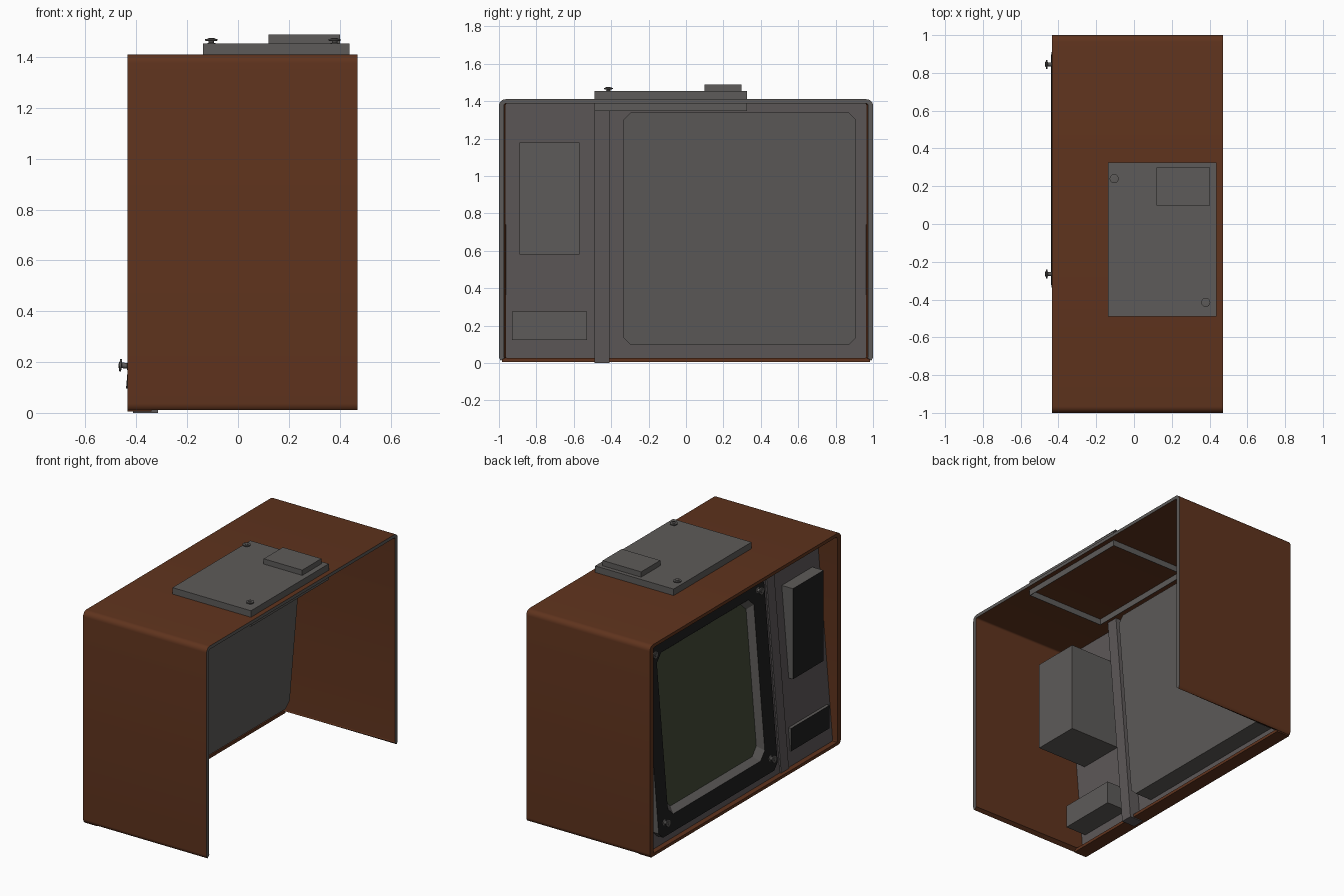
import bpy, bmesh, math
from mathutils import Matrix, Vector

if "Cube" in bpy.data.objects:
    bpy.data.objects.remove(bpy.data.objects["Cube"])

TILT = 0.085  # the front panel leans back: x grows with z


def material(name, r, g, b):
    m = bpy.data.materials.new(name)
    m.diffuse_color = (r, g, b, 1)
    m.use_nodes = True
    m.node_tree.nodes["Principled BSDF"].inputs["Base Color"].default_value = m.diffuse_color
    return m


BROWN = material("brown wood", 0.115, 0.0335, 0.0125)
GREY = material("grey plastic", 0.11, 0.104, 0.10)
PANEL = material("warm grey panel", 0.112, 0.1, 0.101)
BLACK = material("black front", 0.013, 0.013, 0.013)
GREEN = material("green glass", 0.058, 0.072, 0.041)


def finish(bm, name, mats):
    bmesh.ops.recalc_face_normals(bm, faces=bm.faces)
    me = bpy.data.meshes.new(name)
    bm.to_mesh(me)
    bm.free()
    for m in mats:
        me.materials.append(m)
    ob = bpy.data.objects.new(name, me)
    bpy.context.collection.objects.link(ob)
    return ob


def smooth(ob):
    bpy.ops.object.select_all(action='DESELECT')
    ob.select_set(True)
    bpy.context.view_layer.objects.active = ob
    bpy.ops.object.shade_smooth_by_angle(angle=math.radians(35))


def box(name, x, y, z, mat, tilt=0.0, front=None):
    bm = bmesh.new()
    bmesh.ops.create_cube(bm, size=1)
    for v in bm.verts:
        c = [lo + (hi - lo) * (k + 0.5) for k, (lo, hi) in zip(v.co, (x, y, z))]
        v.co = (c[0] + tilt * c[2], c[1], c[2])
    bm.normal_update()
    if front:
        for f in bm.faces:
            if f.normal.x < -0.9:
                f.material_index = 1
    return finish(bm, name, [mat] + ([front] if front else []))


# Wooden shell: rounded arch section, open at the bottom and both ends,
# with side walls that are slightly thicker towards the front
def section(r, squeeze=1.0):
    pts = []
    for cy, cz, a0, a1 in ((-0.965, 0.037, 225, 180), (-0.965, 1.375, 180, 90),
                           (0.965, 1.375, 90, 0), (0.965, 0.037, 0, -45)):
        for i in range(7):
            a = math.radians(a0 + (a1 - a0) * i / 6)
            pts.append(((cy + r * math.cos(a)) * squeeze, cz + r * math.sin(a)))
    return pts


bm = bmesh.new()
loop_o = [[bm.verts.new((x, y, z)) for y, z in section(0.035)] for x in (-0.435, 0.47)]
loop_i = [[bm.verts.new((x, y, z)) for y, z in section(0.013, s)]
          for x, s in ((-0.435, 0.984), (0.47, 0.996))]
for i in range(len(loop_o[0]) - 1):
    j = i + 1
    bm.faces.new((loop_o[0][i], loop_o[0][j], loop_o[1][j], loop_o[1][i]))
    bm.faces.new((loop_i[0][i], loop_i[1][i], loop_i[1][j], loop_i[0][j]))
    bm.faces.new((loop_o[0][i], loop_i[0][i], loop_i[0][j], loop_o[0][j]))
    rim = bm.faces.new((loop_o[1][i], loop_o[1][j], loop_i[1][j], loop_i[1][i]))
    rim.material_index = 1
for i in (0, -1):
    bm.faces.new((loop_o[0][i], loop_o[1][i], loop_i[1][i], loop_i[0][i]))
smooth(finish(bm, "wooden_shell", [BROWN, GREY]))

# Low lip along the front of the open bottom
box("front_lip", (-0.435, -0.34), (-0.985, 0.985), (0.006, 0.026), BROWN)

# Leaning front panel and the vertical bar that divides it
box("front_panel", (-0.403, -0.393), (-0.968, 0.968), (0.022, 1.386), PANEL, TILT)
box("divider_bar", (-0.413, -0.315), (-0.49, -0.41), (0.0, 1.386), PANEL, TILT)


# Screen housing: chamfered rings joined from back to the glass
def ring(bm, x, y0, y1, z0, z1, c):
    pts = [(y0 + c, z0), (y1 - c, z0), (y1, z0 + c), (y1, z1 - c),
           (y1 - c, z1), (y0 + c, z1), (y0, z1 - c), (y0, z0 + c)]
    return [bm.verts.new((x + TILT * z, y, z)) for y, z in pts]


bm = bmesh.new()
rings = [ring(bm, -0.270, -0.335, 0.91, 0.095, 1.34, 0.04),
         ring(bm, -0.4485, -0.335, 0.91, 0.095, 1.34, 0.04),
         ring(bm, -0.4485, -0.215, 0.80, 0.205, 1.25, 0.05),
         ring(bm, -0.410, -0.185, 0.77, 0.235, 1.22, 0.05)]
bm.faces.new(rings[0])
for k, mat in enumerate((0, 1, 0)):
    for i in range(8):
        j = (i + 1) % 8
        f = bm.faces.new((rings[k][i], rings[k][j], rings[k + 1][j], rings[k + 1][i]))
        f.material_index = mat
bm.faces.new(rings[3]).material_index = 2
finish(bm, "screen_housing", [GREY, BLACK, GREEN])

# Control units on the narrow side of the panel
box("upper_control_unit", (-0.385, 0.025), (-0.89, -0.57), (0.58, 1.18), GREY, 0, BLACK)
box("lower_control_unit", (-0.40, -0.23), (-0.93, -0.53), (0.122, 0.274), GREY, 0, BLACK)

# Roof cover: a thin tray turned over, its sides pass through the shell
X0, X1, Y0, Y1 = -0.137, 0.438, -0.49, 0.325
box("roof_plate", (X0, X1), (Y0, Y1), (1.405, 1.453), GREY)
T = 0.003
for name, x, y in (("left", (X0, X0 + T), (Y0, Y1)), ("right", (X1 - T, X1), (Y0, Y1)),
                   ("front", (X0, X1), (Y0, Y0 + T)), ("back", (X0, X1), (Y1 - T, Y1))):
    box("roof_skirt_" + name, x, y, (1.348, 1.41), GREY)
# the underside of the roof stays brown inside the skirt
box("roof_block", (0.12, 0.402), (0.098, 0.298), (1.45, 1.488), GREY)


# Thumb screws: turned profile, stem with a wide head
def screw(name, pos, axis, stem):
    profile = [(0.018, -0.006), (0.018, 0.001), (0.011, 0.004), (0.011, stem),
               (0.024, stem + 0.002), (0.024, stem + 0.009), (0.012, stem + 0.010),
               (0.012, stem + 0.013)]
    bm = bmesh.new()
    n = 16
    rows = [[bm.verts.new((r * math.cos(2 * math.pi * i / n),
                           r * math.sin(2 * math.pi * i / n), h)) for i in range(n)]
            for r, h in profile]
    for a, b in zip(rows, rows[1:]):
        for i in range(n):
            j = (i + 1) % n
            bm.faces.new((a[i], a[j], b[j], b[i]))
    bm.faces.new(rows[0])
    bm.faces.new(rows[-1])
    rot = Vector((0, 0, 1)).rotation_difference(Vector(axis)).to_matrix().to_4x4()
    bmesh.ops.transform(bm, matrix=Matrix.Translation(pos) @ rot, verts=bm.verts)
    smooth(finish(bm, name, [GREY]))


for i, (x, y) in enumerate(((-0.105, 0.24), (0.38, -0.415))):
    screw("roof_screw_%d" % (i + 1), (x, y, 1.452), (0, 0, 1), 0.010)
for i, (y, z) in enumerate(((0.845, 0.185), (-0.265, 0.185), (0.845, 1.275), (-0.265, 1.275))):
    screw("screen_screw_%d" % (i + 1), (-0.4485 + TILT * z, y, z), (-1, 0, TILT), 0.024)
